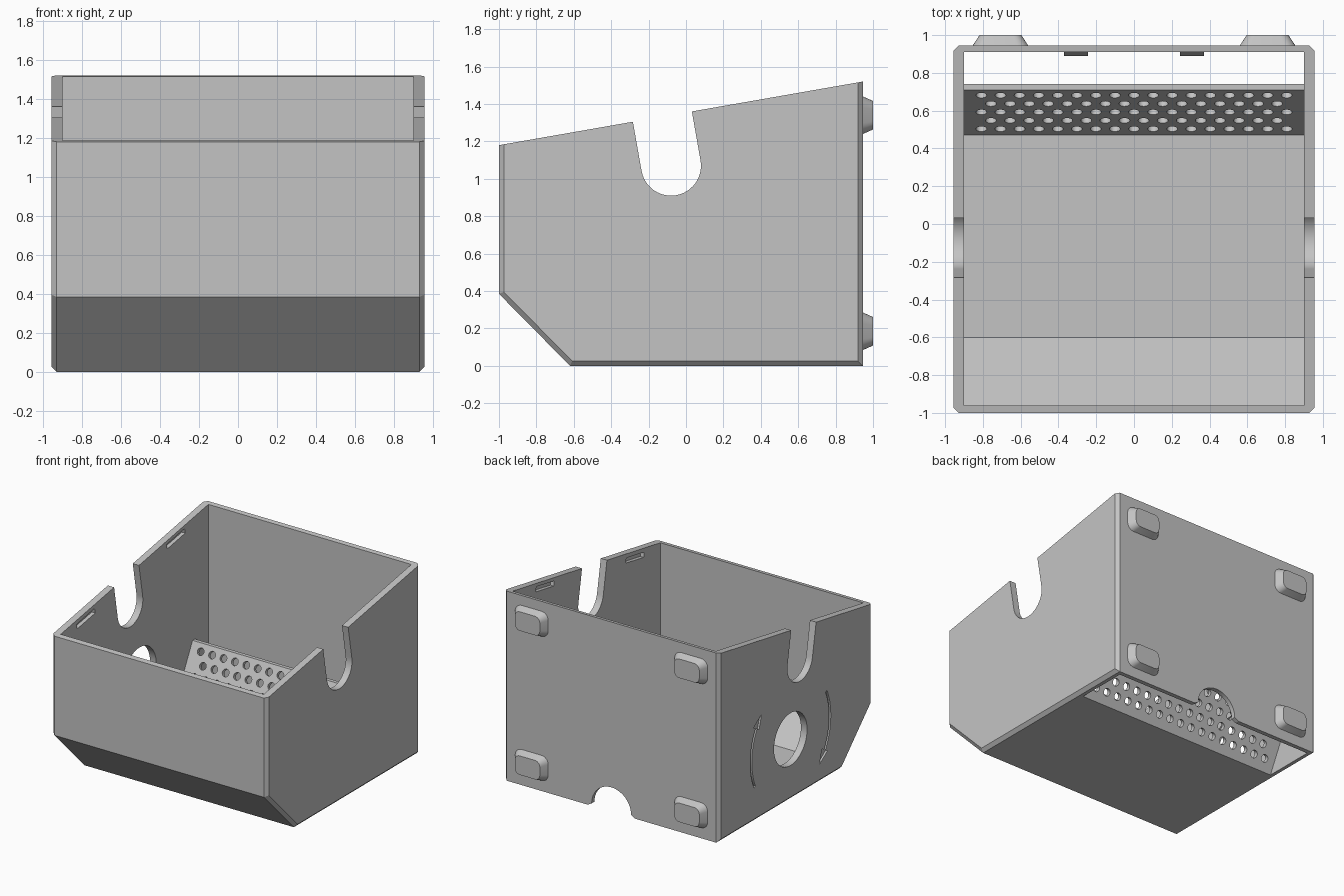
import bpy, bmesh
from math import sin, cos, radians, pi
from mathutils import Vector, Matrix

if "Cube" in bpy.data.objects:
    bpy.data.objects.remove(bpy.data.objects["Cube"])

grey = bpy.data.materials.new("plain_grey")
grey.use_nodes = True
colour = (0.55, 0.55, 0.55, 1)
grey.diffuse_color = colour
grey.node_tree.nodes["Principled BSDF"].inputs["Base Color"].default_value = colour


def make(name, bm):
    bmesh.ops.recalc_face_normals(bm, faces=bm.faces)
    mesh = bpy.data.meshes.new(name)
    bm.to_mesh(mesh)
    bm.free()
    mesh.materials.append(grey)
    obj = bpy.data.objects.new(name, mesh)
    bpy.context.collection.objects.link(obj)
    return obj


def add_prism(bm, outline, axis, a, b):
    """Extrude a flat outline from a to b along the x or y axis."""
    def place(p, t):
        return (t, p[0], p[1]) if axis == "x" else (p[0], t, p[1])
    lo = [bm.verts.new(place(p, a)) for p in outline]
    hi = [bm.verts.new(place(p, b)) for p in outline]
    bm.faces.new(lo)
    bm.faces.new(hi[::-1])
    for i in range(len(lo)):
        j = (i + 1) % len(lo)
        bm.faces.new((lo[i], hi[i], hi[j], lo[j]))


def prism(name, outline, axis, a, b):
    bm = bmesh.new()
    add_prism(bm, outline, axis, a, b)
    return make(name, bm)


def arc(cx, cy, r, start, end, n):
    angles = [radians(start + (end - start) * i / n) for i in range(n + 1)]
    return [(cx + r * cos(t), cy + r * sin(t)) for t in angles]


def cut(obj, cutters):
    """Subtract the cutters, keep the result and discard the cutters."""
    for c in cutters:
        c.hide_render = True
        mod = obj.modifiers.new(c.name, "BOOLEAN")
        mod.operation, mod.solver, mod.object = "DIFFERENCE", "EXACT", c
    bpy.context.view_layer.update()
    graph = bpy.context.evaluated_depsgraph_get()
    mesh = bpy.data.meshes.new_from_object(obj.evaluated_get(graph))
    obj.modifiers.clear()
    obj.data = mesh
    for c in cutters:
        bpy.data.objects.remove(c)


# Outer shell with chamfered side edges (sloping rim left sharp)
bm = bmesh.new()
side = [(-1, 0.385), (-0.62, 0), (0.945, 0), (0.945, 1.52), (-1, 1.18)]
add_prism(bm, side, "x", -0.955, 0.955)
bmesh.ops.recalc_face_normals(bm, faces=bm.faces)
rim = max(bm.faces, key=lambda f: f.calc_center_median().z)
edges = [e for e in bm.edges
         if abs(e.verts[0].co.x - e.verts[1].co.x) < 0.01 and rim not in e.link_faces]
bmesh.ops.bevel(bm, geom=edges, offset=0.026, segments=1, affect="EDGES")
box = make("box_shell", bm)

# Cavity, including the open strip in the floor at the back
cutters = [prism("cavity", [(-0.96, 0.4), (-0.6, 0.04), (0.47, 0.04), (0.47, -0.1),
                            (0.91, -0.1), (0.91, 2), (-0.96, 2)], "x", -0.9, 0.9)]

# Tilted U notches through both sides
tilt = radians(10)
centre = Vector((-0.08, 1.07))
u = Vector((cos(tilt), sin(tilt)))
v = Vector((-sin(tilt), cos(tilt)))
shape = arc(0, 0, 0.16, 180, 360, 24) + [(0.16, 0.6), (-0.16, 0.6)]
cutters.append(prism("notch", [centre + u * p + v * q for p, q in shape], "x", -1.2, 1.2))

# Round hole in one side and cable opening at the foot of the back
hole_y, hole_z = 0.04, 0.49
cutters.append(prism("round_hole", arc(hole_y, hole_z, 0.21, 0, 352.5, 47), "x", -1.1, -0.8))
bite = arc(0, 0.02, 0.175, 0, 180, 24)
cutters.append(prism("cable_opening", [(0.23, -0.1), (0.21, 0)] + bite
                     + [(-0.21, 0), (-0.23, -0.1)], "y", 0.85, 1.1))

# Shallow slots inside the side walls, parallel to the rim
slots = bmesh.new()
for y, z in ((-0.64, 1.19), (0.5, 1.395)):
    outline = [Vector((y, z)) + u * p + v * q for p, q in
               ((-0.115, -0.02), (0.115, -0.02), (0.115, 0.02), (-0.115, 0.02))]
    add_prism(slots, outline, "x", -0.93, -0.85)
    add_prism(slots, outline, "x", 0.85, 0.93)
cutters.append(make("slots", slots))

# Engraved curved arrows on either side of the round hole
arrows = bmesh.new()
for turn in (0, 180):
    neck, tip = turn + 30, turn + 43
    outline = arc(hole_y, hole_z, 0.51, turn - 25, neck, 14)
    outline += arc(hole_y, hole_z, 0.54, neck, neck, 1)[:1]
    outline += arc(hole_y, hole_z, 0.5, tip, tip, 1)[:1]
    outline += arc(hole_y, hole_z, 0.46, neck, neck, 1)[:1]
    outline += arc(hole_y, hole_z, 0.49, neck, turn - 25, 14)
    add_prism(arrows, outline, "x", -1.0, -0.94)
cutters.append(make("arrows", arrows))
cut(box, cutters)

# Sloping perforated plate
plate = prism("perforated_plate", [(0.47, 0), (0.47, 0.04), (0.71, 0.5), (0.74, 0.5),
                                   (0.49, 0)], "x", -0.9, 0.9)
holes = bmesh.new()
normal = Vector((0, -0.46, 0.24)).normalized()
turn = normal.to_track_quat("Z", "Y").to_matrix().to_4x4()
for row in range(5):
    count = 17 - row % 2
    y = 0.503 + 0.0445 * row
    z = 0.04 + (y - 0.47) * 0.46 / 0.24
    for i in range(count):
        x = (i - (count - 1) / 2) * 0.101
        bmesh.ops.create_cone(holes, cap_ends=True, segments=20, radius1=0.029, radius2=0.029,
                              depth=0.14, matrix=Matrix.Translation((x, y, z)) @ turn)
cut(plate, [make("plate_holes", holes)])


# Tapered feet on the back
def rounded(cx, cz, w, h, r):
    pts = []
    for k, (sx, sz) in enumerate(((1, 1), (-1, 1), (-1, -1), (1, -1))):
        pts += arc(cx + sx * (w - r), cz + sz * (h - r), r, 90 * k, 90 * k + 90, 6)
    return pts


parts = [box, plate]
for sx, sname in ((-1, "right"), (1, "left")):
    for z, zname in ((0.185, "lower"), (1.34, "upper")):
        bm = bmesh.new()
        add_prism(bm, rounded(sx * 0.707, z, 0.15, 0.103, 0.06), "y", 0.94, 1.0)
        for vert in bm.verts:
            if vert.co.y > 0.97:
                vert.co.x = sx * 0.707 + (vert.co.x - sx * 0.707) * 0.74
                vert.co.z = z + (vert.co.z - z) * 0.74
        parts.append(make(f"{zname}_{sname}_foot", bm))

    # Small wedge catch inside the back wall
    bm = bmesh.new()
    add_prism(bm, [(0.912, 0.06), (0.89, 0.06), (0.912, 0.13)], "x",
              sx * 0.307 - 0.063, sx * 0.307 + 0.063)
    parts.append(make(f"{sname}_catch", bm))

# Smooth curved faces, keep edges sharp
bpy.ops.object.select_all(action="DESELECT")
for obj in parts:
    obj.select_set(True)
bpy.context.view_layer.objects.active = box
bpy.ops.object.shade_smooth_by_angle(angle=radians(25))
